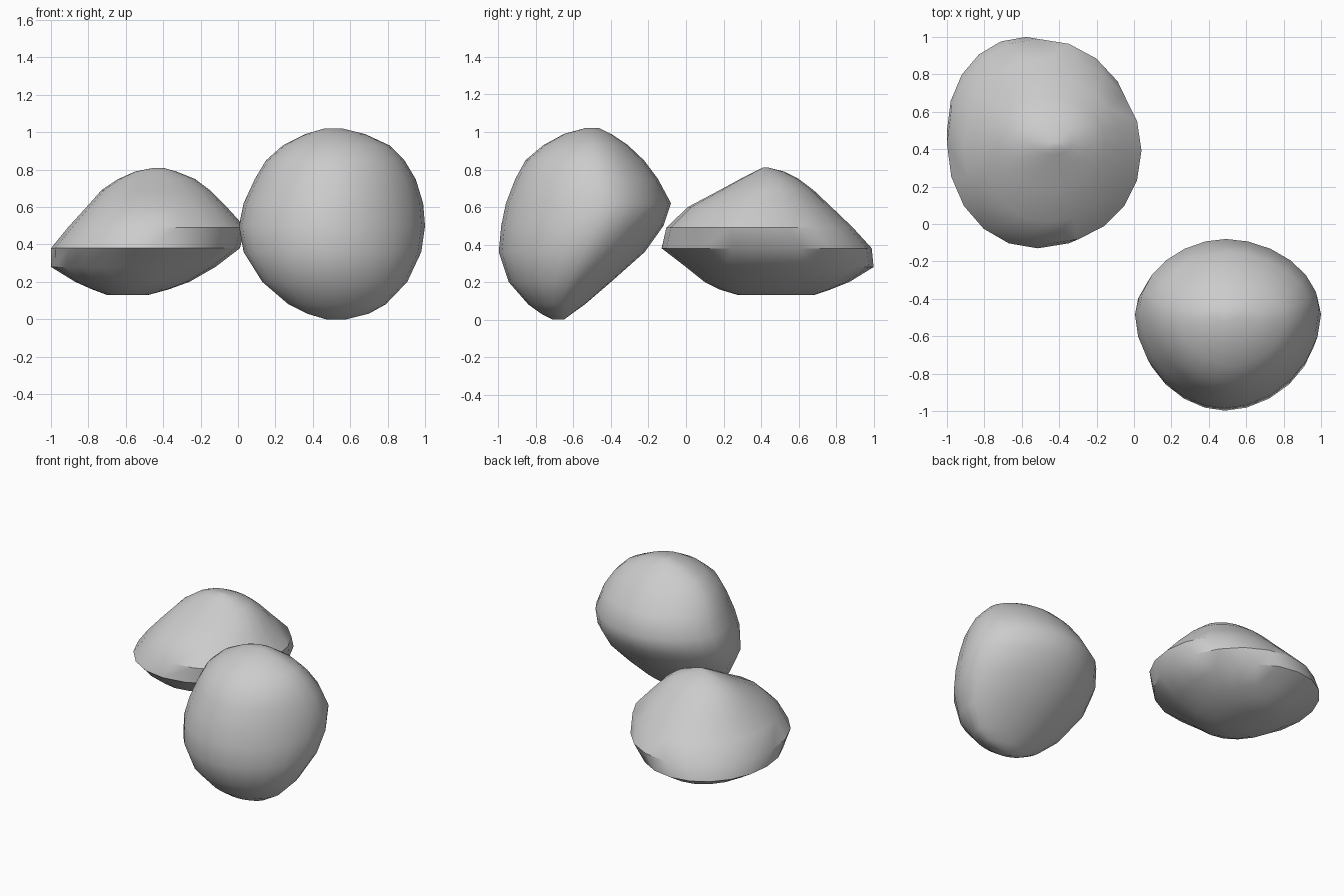
import bpy, bmesh, math

if "Cube" in bpy.data.objects:
    bpy.data.objects.remove(bpy.data.objects["Cube"])

stone = bpy.data.materials.new("stone_grey")
stone.diffuse_color = (0.6, 0.6, 0.6, 1)
stone.use_nodes = True
stone.node_tree.nodes["Principled BSDF"].inputs["Base Color"].default_value = stone.diffuse_color


def spow(v, e):
    return math.copysign(abs(v) ** e, v)


def rock(name, rings, mid, power, sides, angle):
    """Loft rounded sections; each ring is z, x0, x1, y0, y1."""
    bm = bmesh.new()
    loops = []
    for z, x0, x1, y0, y1 in rings:
        xm, ym = x0 + mid[0] * (x1 - x0), y0 + mid[1] * (y1 - y0)
        loop = []
        for i in range(sides):
            a = 2 * math.pi * i / sides
            c, s = spow(math.cos(a), 2 / power), spow(math.sin(a), 2 / power)
            x = xm + c * ((x1 - xm) if c > 0 else (xm - x0))
            y = ym + s * ((y1 - ym) if s > 0 else (ym - y0))
            loop.append(bm.verts.new((x, y, z)))
        loops.append(loop)
    for a, b in zip(loops, loops[1:]):
        for i in range(sides):
            j = (i + 1) % sides
            bm.faces.new((a[i], a[j], b[j], b[i]))
    bm.faces.new(loops[0][::-1])
    bm.faces.new(loops[-1])
    me = bpy.data.meshes.new(name)
    bm.to_mesh(me)
    bm.free()
    me.materials.append(stone)
    ob = bpy.data.objects.new(name, me)
    bpy.context.collection.objects.link(ob)
    bpy.ops.object.select_all(action='DESELECT')
    ob.select_set(True)
    bpy.context.view_layer.objects.active = ob
    bpy.ops.object.shade_smooth_by_angle(angle=math.radians(angle))


# Tall rounded boulder, leaning back over its foot
rock("round_boulder", [
    (0.00, .47, .58, -.71, -.65),
    (0.03, .37, .70, -.77, -.61),
    (0.08, .27, .79, -.84, -.54),
    (0.20, .13, .905, -.945, -.40),
    (0.36, .03, .98, -.998, -.22),
    (0.50, .005, 1.0, -.985, -.12),
    (0.62, .03, .99, -.96, -.08),
    (0.75, .09, .95, -.91, -.15),
    (0.85, .15, .89, -.855, -.225),
    (0.93, .24, .81, -.76, -.31),
    (0.99, .36, .68, -.65, -.40),
    (1.02, .46, .56, -.54, -.46),
], (0.48, 0.58), 1.88, 24, 60)

# Flat boulder with a creased rim and a low peak
rock("flat_boulder", [
    (0.13, -.70, -.48, .28, .68),
    (0.16, -.78, -.37, .18, .77),
    (0.20, -.87, -.26, .10, .87),
    (0.28, -1.0, -.12, .00, 1.0),
    (0.38, -1.0, .01, -.13, .99),
    (0.49, -.91, .04, -.105, .89),
    (0.60, -.81, -.06, .01, .775),
    (0.69, -.73, -.15, .18, .68),
    (0.75, -.64, -.23, .29, .60),
    (0.79, -.55, -.33, .37, .52),
    (0.81, -.45, -.40, .41, .44),
], (0.48, 0.5), 2.05, 20, 38)
